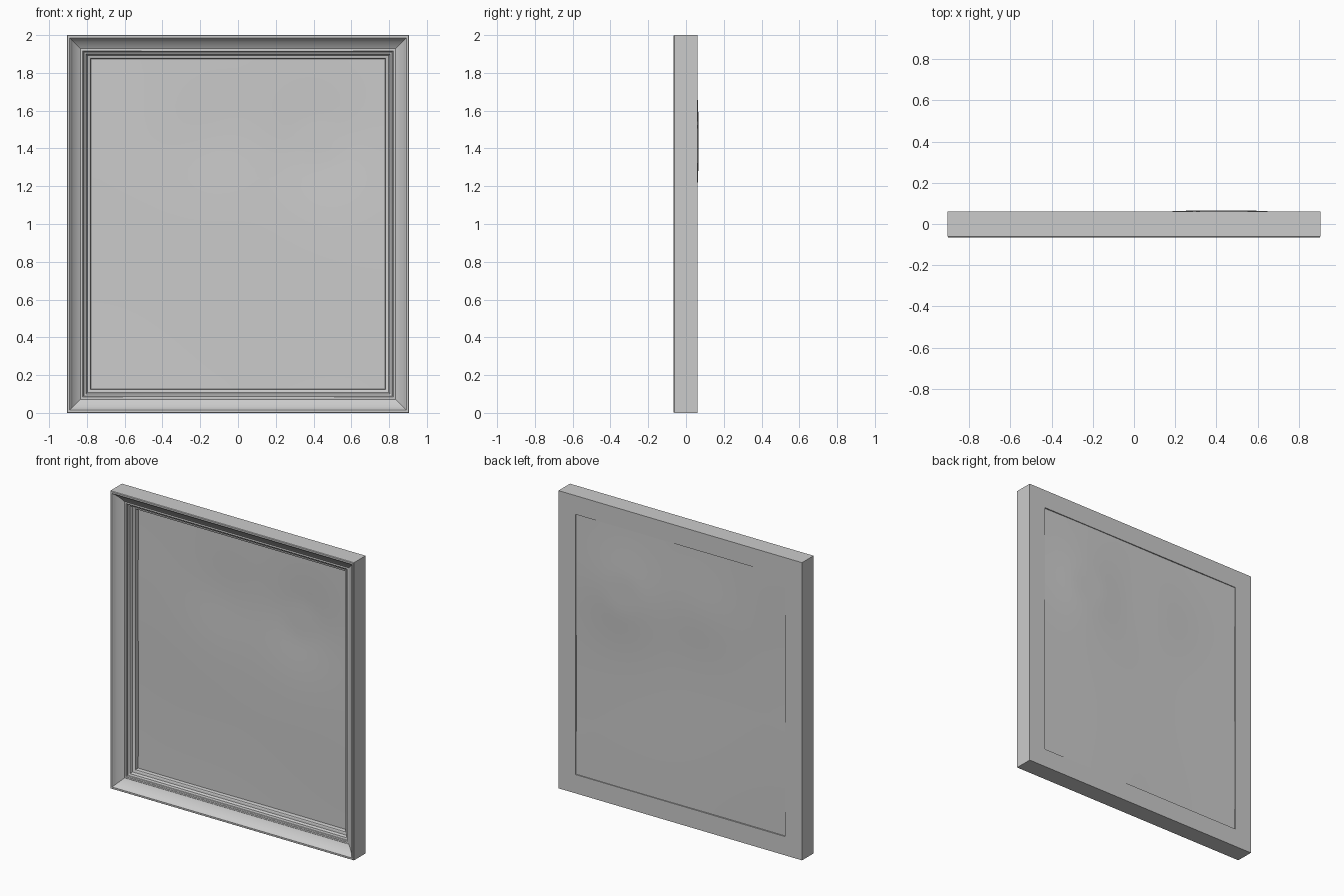
import bpy, bmesh, math

if "Cube" in bpy.data.objects:
    bpy.data.objects.remove(bpy.data.objects["Cube"])

W, H = 0.905, 1.0          # outer half width, half height
FRONT, BACK = -0.065, 0.061


def finish(name, bm, angle):
    bmesh.ops.recalc_face_normals(bm, faces=bm.faces)
    mesh = bpy.data.meshes.new(name)
    bm.to_mesh(mesh)
    bm.free()
    ob = bpy.data.objects.new(name, mesh)
    bpy.context.collection.objects.link(ob)
    bpy.ops.object.select_all(action='DESELECT')
    ob.select_set(True)
    bpy.context.view_layer.objects.active = ob
    bpy.ops.object.shade_smooth_by_angle(angle=math.radians(angle))
    return ob


# Frame moulding: profile of (inset from outer edge, depth from front), mitred at corners
depth = BACK - FRONT
profile = [(0, 0.004), (0.003, 0), (0.014, 0), (0.018, 0.003), (0.021, 0.010),
           (0.034, 0.024), (0.052, 0.039), (0.072, 0.050),
           (0.076, 0.049), (0.083, 0.050), (0.088, 0.054), (0.090, 0.062),
           (0.095, 0.066), (0.101, 0.068), (0.104, 0.076),
           (0.108, 0.084), (0.117, 0.087), (0.124, 0.092),
           (0.126, 0.098), (0.126, depth), (0, depth)]
bm = bmesh.new()
rings = []
for sx, sz in ((-1, -1), (1, -1), (1, 1), (-1, 1)):
    rings.append([bm.verts.new((sx * (W - i), FRONT + d, H + sz * (H - i)))
                  for i, d in profile])
n = len(profile)
for c in range(4):
    a, b = rings[c], rings[(c + 1) % 4]
    for k in range(n):
        j = (k + 1) % n
        bm.faces.new((a[k], b[k], b[j], a[j]))
finish("picture_frame", bm, 30)


# Canvas: thin sheet with gentle sagging, bulging slightly past the back of the frame
def bump(x, z, cx, cz, rx, rz):
    return math.exp(-((x - cx) / rx) ** 2 - ((z - cz) / rz) ** 2)


bm = bmesh.new()
bmesh.ops.create_grid(bm, x_segments=32, y_segments=36, size=1)
for v in bm.verts:
    x, z = v.co.x * 0.779, H + v.co.y * 0.874
    y = 0.053 + 0.003 * math.sin(3.1 * x + 2.2 * z) * math.cos(2.4 * z - 1.7 * x)
    y += 0.013 * bump(x, z, 0.43, 1.42, 0.28, 0.28)
    y += 0.007 * bump(x, z, -0.15, 1.45, 0.25, 0.25)
    v.co = (x, min(y, 0.066), z)
finish("canvas", bm, 60)
